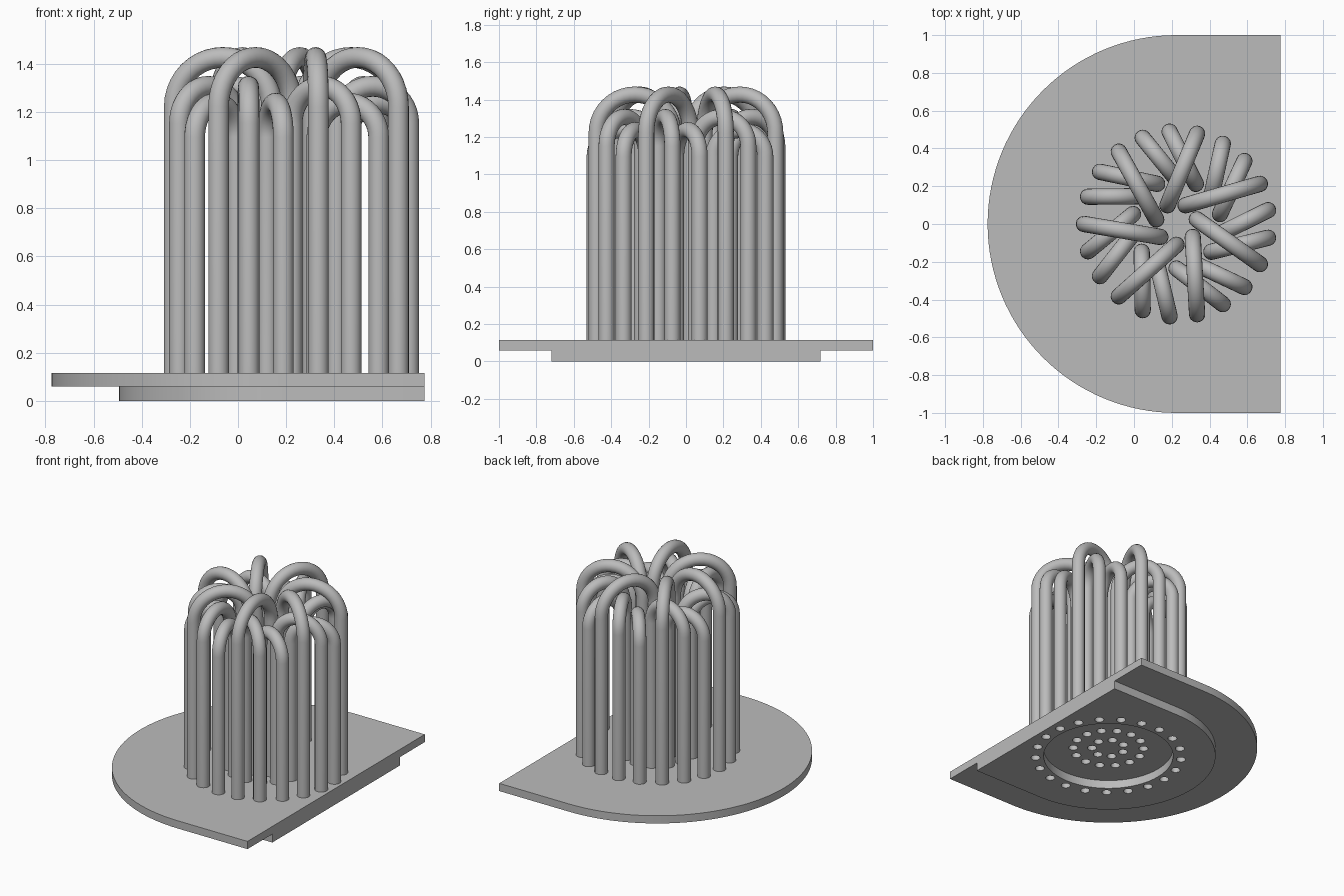
import bpy, bmesh, math
from mathutils import Vector

if "Cube" in bpy.data.objects:
    bpy.data.objects.remove(bpy.data.objects["Cube"])

CX = 0.225            # common axis of plates and tube rings
RIGHT = 0.775         # flat right edge of the plates
R_OUT, R_IN = 0.043, 0.031
PLATE_TOP, STEP = 0.115, 0.06

metal = bpy.data.materials.new("grey metal")
metal.diffuse_color = (0.5, 0.5, 0.5, 1)
metal.use_nodes = True
metal.node_tree.nodes["Principled BSDF"].inputs["Base Color"].default_value = metal.diffuse_color


def polar(r, deg):
    a = math.radians(deg)
    return Vector((CX + r * math.cos(a), r * math.sin(a), 0))


def circle(c, r, n):
    return [(c.x + r * math.cos(2 * math.pi * i / n), c.y + r * math.sin(2 * math.pi * i / n))
            for i in range(n)]


def d_outline(r, n=64):
    # half disc on the left, straight sides to the right edge
    arc = [polar(r, 90 + 180 * i / n) for i in range(n + 1)]
    return [(RIGHT, r)] + [(p.x, p.y) for p in arc] + [(RIGHT, -r)]


def plate(name, loops, z0, z1):
    # filled flat outline with holes, extruded to thickness
    cu = bpy.data.curves.new(name, 'CURVE')
    cu.dimensions = '2D'
    cu.fill_mode = 'BOTH'
    cu.extrude = (z1 - z0) / 2
    for pts in loops:
        s = cu.splines.new('POLY')
        s.points.add(len(pts) - 1)
        for p, (x, y) in zip(s.points, pts):
            p.co = (x, y, 0, 1)
        s.use_cyclic_u = True
    ob = bpy.data.objects.new(name, cu)
    ob.location.z = (z0 + z1) / 2
    bpy.context.collection.objects.link(ob)
    bpy.ops.object.select_all(action='DESELECT')
    bpy.context.view_layer.objects.active = ob
    ob.select_set(True)
    bpy.ops.object.convert(target='MESH')
    ob = bpy.context.object
    ob.data.materials.clear()
    ob.data.materials.append(metal)
    bm = bmesh.new()
    bm.from_mesh(ob.data)
    bmesh.ops.remove_doubles(bm, verts=bm.verts, dist=1e-5)
    bmesh.ops.recalc_face_normals(bm, faces=bm.faces)
    bm.to_mesh(ob.data)
    bm.free()
    bpy.ops.object.shade_smooth_by_angle(angle=math.radians(30))


def hairpin(name, a, b, top):
    # hollow tube: up from a, half-circle bend, down to b
    d = b - a
    bend = d.length / 2
    u = d.normalized()
    side = Vector((-u.y, u.x, 0))
    up = Vector((0, 0, 1))
    mid = (a + b) / 2 + up * (top - R_OUT - bend)
    path = [(a + up * PLATE_TOP, -u)]
    for i in range(21):
        t = math.pi * i / 20
        n = -u * math.cos(t) + up * math.sin(t)
        path.append((mid + n * bend, n))
    path.append((b + up * PLATE_TOP, u))
    bm = bmesh.new()
    seg = 20
    for r in (R_OUT, R_IN):
        rings = [[bm.verts.new(c + (n * math.cos(k * math.tau / seg)
                                    + side * math.sin(k * math.tau / seg)) * r)
                  for k in range(seg)] for c, n in path]
        for p, q in zip(rings, rings[1:]):
            for k in range(seg):
                j = (k + 1) % seg
                f = [p[k], p[j], q[j], q[k]]
                bm.faces.new(f if r == R_IN else f[::-1])
    # make sure the outer skin faces outwards
    bm.normal_update()
    bm.faces.ensure_lookup_table()
    f = bm.faces[0]
    if f.normal.dot(f.calc_center_median() - (a + up * f.calc_center_median().z)) < 0:
        bmesh.ops.reverse_faces(bm, faces=bm.faces)
    me = bpy.data.meshes.new(name)
    bm.to_mesh(me)
    bm.free()
    me.shade_smooth()
    me.materials.append(metal)
    bpy.context.collection.objects.link(bpy.data.objects.new(name, me))


# 21 hairpin tubes: seven groups of one tall, one low and one middle tube
KINDS = [("tall_tube", 0.11, 38.57, 1.47),
         ("low_tube", 0.236, -30 + 8.57, 1.28),
         ("middle_tube", 0.236, -30, 1.35)]
outer, inner = [], []
for i in range(21):
    name, r, twist, top = KINDS[i % 3]
    ang = 180 - i * 360 / 21
    a, b = polar(0.49, ang), polar(r, ang + twist)
    outer.append(a)
    inner.append(b)
    hairpin(f"{name}_{i // 3 + 1}", a, b, top)

# upper plate drilled for every tube leg
plate("upper_plate", [d_outline(1.0)] + [circle(p, R_IN, 20) for p in outer + inner],
      STEP, PLATE_TOP)
# lower plate with a round recess and the outer ring of holes
plate("lower_plate", [d_outline(0.72), circle(Vector((CX, 0, 0)), 0.435, 64)]
      + [circle(p, R_IN, 20) for p in outer], 0, STEP)
